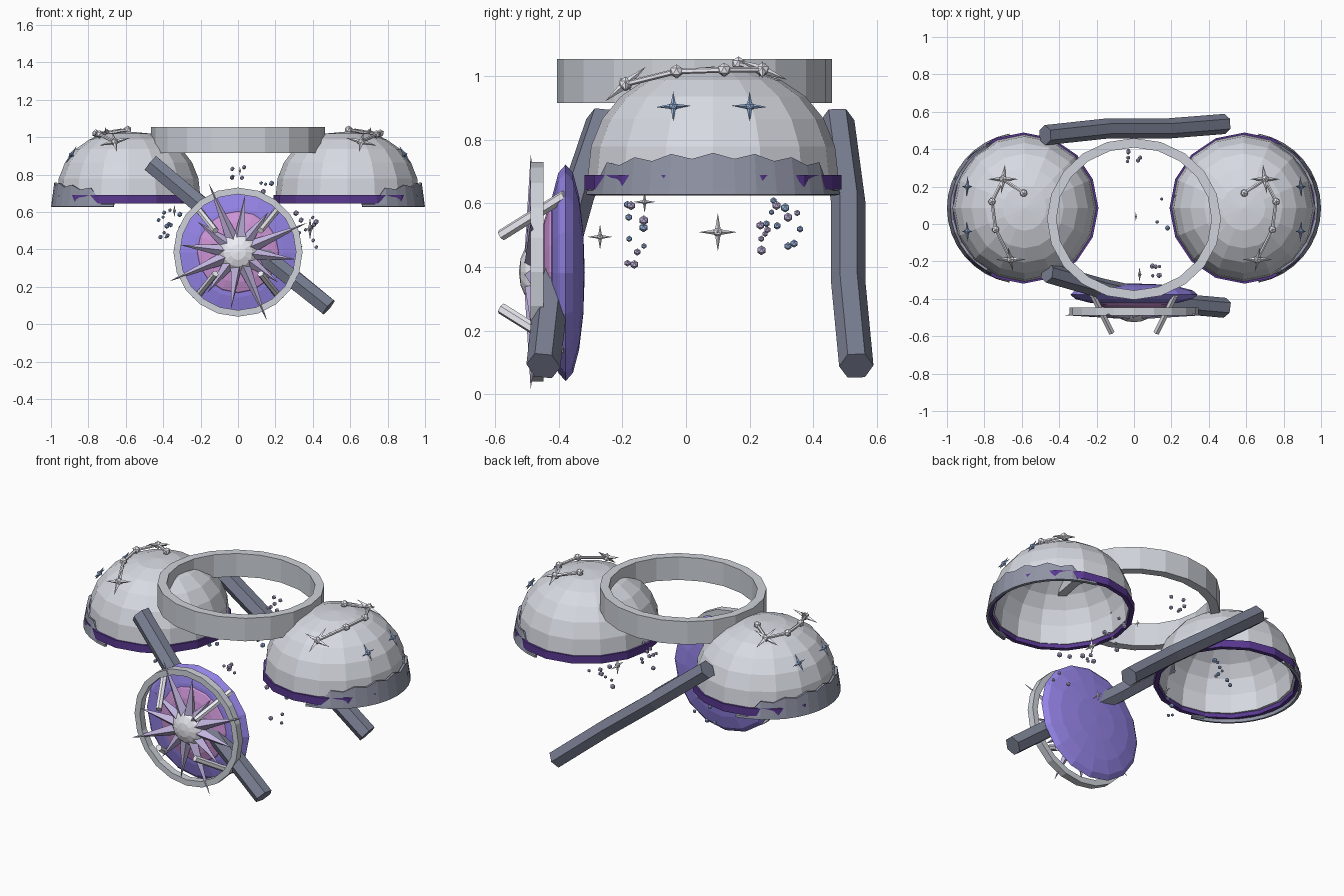
import bpy, bmesh, math, random
from mathutils import Vector, Matrix

if "Cube" in bpy.data.objects:
    bpy.data.objects.remove(bpy.data.objects["Cube"])

random.seed(4)


def mat(name, rgb):
    m = bpy.data.materials.new(name)
    m.diffuse_color = (*rgb, 1)
    m.use_nodes = True
    m.node_tree.nodes["Principled BSDF"].inputs["Base Color"].default_value = m.diffuse_color
    return m


PEARL = mat("pearl", (0.68, 0.70, 0.76))
SILVER = mat("silver", (0.62, 0.65, 0.70))
WHITE = mat("white", (0.86, 0.86, 0.93))
SLATE = mat("slate", (0.20, 0.22, 0.30))
TRIM = mat("trim", (0.28, 0.30, 0.38))
PURPLE = mat("purple", (0.10, 0.04, 0.28))
VIOLET = mat("violet", (0.30, 0.23, 0.80))
PINK = mat("pink", (0.62, 0.30, 0.68))
LILAC = mat("lilac", (0.55, 0.47, 0.75))
BLUE = mat("blue", (0.33, 0.48, 0.78))


def finish(name, bm, material):
    bmesh.ops.recalc_face_normals(bm, faces=bm.faces)
    me = bpy.data.meshes.new(name)
    bm.to_mesh(me)
    bm.free()
    me.materials.append(material)
    ob = bpy.data.objects.new(name, me)
    bpy.context.collection.objects.link(ob)
    return ob


def grid(bm, rows, wrap=True, close=False):
    """Join rows of points with quads."""
    vs = [[bm.verts.new(p) for p in r] for r in rows]
    n = len(vs[0])
    for i in range(len(vs) if close else len(vs) - 1):
        a, b = vs[i], vs[(i + 1) % len(vs)]
        for j in range(n if wrap else n - 1):
            k = (j + 1) % n
            bm.faces.new((a[j], a[k], b[k], b[j]))
    return vs


def ring(name, centre, rx, ry, thick, h, n, material, axis='Z'):
    """Square-section hoop, standing on z or facing y."""
    rows = []
    for t, z in ((0, -h / 2), (0, h / 2), (thick, h / 2), (thick, -h / 2)):
        pts = []
        for j in range(n):
            a = 2 * math.pi * j / n
            u, v = (rx - t) * math.cos(a), (ry - t) * math.sin(a)
            pts.append(Vector(centre) + Vector((u, v, z) if axis == 'Z' else (u, z, v)))
        rows.append(pts)
    bm = bmesh.new()
    grid(bm, rows, close=True)
    return finish(name, bm, material)


def cone(bm, a, b, r1, r2, n):
    a, b = Vector(a), Vector(b)
    d = b - a
    m = Matrix.Translation((a + b) / 2) @ d.to_track_quat('Z', 'Y').to_matrix().to_4x4()
    bmesh.ops.create_cone(bm, cap_ends=True, segments=n, radius1=r1, radius2=r2,
                          depth=d.length, matrix=m)


def lens(name, centre, scale, material, u=16, v=8):
    """Flattened sphere with poles along y."""
    bm = bmesh.new()
    m = (Matrix.Translation(centre) @ Matrix.Diagonal((*scale, 1))
         @ Matrix.Rotation(math.pi / 2, 4, 'X'))
    bmesh.ops.create_uvsphere(bm, u_segments=u, v_segments=v, radius=1, matrix=m)
    return finish(name, bm, material)


def star(name, p, normal, size, material):
    """Four long tangent points and two short ones along the normal."""
    bm = bmesh.new()
    p, nrm = Vector(p), Vector(normal).normalized()
    u = Vector((0, 1, 0))
    u = (u - nrm * u.dot(nrm)).normalized()
    w = nrm.cross(u)
    for d, l in ((u, 1), (-u, 1), (w, 1), (-w, 1), (nrm, .3), (-nrm, .3)):
        cone(bm, p, p + d * size * l, size * .17, 0, 4)
    bmesh.ops.create_icosphere(bm, subdivisions=1, radius=size * .27, matrix=Matrix.Translation(p))
    return finish(name, bm, material)


def strap(name, pts, r=0.054):
    """Hexagonal bar along a bent path."""
    pts = [Vector(p) for p in pts]
    d = (pts[-1] - pts[0]).normalized()
    u = d.cross(Vector((0, 1, 0))).normalized()
    w = d.cross(u)
    bm = bmesh.new()
    vs = grid(bm, [[p + r * (math.cos(k * math.pi / 3) * w + math.sin(k * math.pi / 3) * u)
                    for k in range(6)] for p in pts])
    bm.faces.new(vs[0])
    bm.faces.new(vs[-1])
    return finish(name, bm, SLATE)


# Shoulder domes with rims, outer skirts and constellations
CX, CY, CZ = 0.585, 0.085, 0.67
for s, side in ((-1, "left"), (1, "right")):
    bm = bmesh.new()
    rows = []
    for i in range(6):
        e = math.radians(15 * i)
        c, h = math.cos(e) ** .88, math.sin(e) ** .88
        rows.append([(s * CX + .385 * c * math.cos(j * math.pi / 8),
                      CY + .395 * c * math.sin(j * math.pi / 8),
                      CZ + .36 * h) for j in range(16)])
    vs = grid(bm, rows)
    top = bm.verts.new((s * CX, CY, CZ + .36))
    for j in range(16):
        bm.faces.new((vs[-1][j], vs[-1][(j + 1) % 16], top))
    dome = finish(side + "_shoulder_dome", bm, PEARL)
    sol = dome.modifiers.new("shell", 'SOLIDIFY')
    sol.thickness = .022
    ring(side + "_dome_rim", (s * .59, CY, .667), .400, .404, .025, .045, 16, PURPLE)

    n = 16
    rows = [[], [], []]
    for j in range(n + 1):
        a = math.radians(-79 + 158 * j / n)
        c, q = math.cos(a), math.sin(a)
        h = .652 if c < .5 else .69 + .06 * c + (.009 if j % 2 == 0 else -.009)
        for k, (r, z) in enumerate(((.412, .628), (.410, .64), (.394, h))):
            rows[k].append((s * (.588 + r * c), CY + r * q * .985, z))
    bm = bmesh.new()
    grid(bm, rows, wrap=False)
    skirt = finish(side + "_dome_skirt", bm, TRIM)
    sol = skirt.modifiers.new("shell", 'SOLIDIFY')
    sol.thickness = .015

    nodes = [Vector((s * x, y, z)) for x, y, z in
             ((.59, .165, 1.04), (.70, .24, 1.02), (.76, .12, 1.02),
              (.74, -.03, 1.015), (.66, -.19, .975))]
    bm = bmesh.new()
    for a, b in zip(nodes, nodes[1:]):
        cone(bm, a, b, .009, .009, 6)
    for i in (0, 2, 3):
        bmesh.ops.create_icosphere(bm, subdivisions=1, radius=.022,
                                   matrix=Matrix.Translation(nodes[i]))
    finish(side + "_constellation_links", bm, WHITE)
    for i in (1, 4):
        nrm = nodes[i] - Vector((s * CX, CY, CZ))
        star(side + "_constellation_star", nodes[i], nrm, .085, WHITE)
    for y in (.20, -.04):
        star(side + "_blue_star", (s * .892, y, .905), (s * .8, (y - CY) * .6, .5), .055, BLUE)

# Collar
ring("collar", (0, .027, .985), .465, .432, .05, .138, 20, SILVER)

# Diagonal straps
strap("front_strap", ((-.465, -.26, .86), (-.17, -.345, .61), (.17, -.42, .34), (.485, -.448, .09)))
strap("back_strap", ((-.475, .475, .86), (-.15, .51, .60), (.17, .51, .35), (.485, .535, .09)))

# Chest medallion
MZ = .385
lens("medallion_disc", (0, -.378, MZ - .003), (.34, .06, .34), VIOLET)
lens("medallion_inner", (0, -.41, MZ), (.23, .05, .23), PINK)
lens("medallion_pearl", (0, -.455, MZ), (.11, .07, .11), WHITE, 12, 8)
ring("medallion_hoop", (0, -.468, MZ), .345, .345, .035, .042, 20, SILVER, 'Y')
bm = bmesh.new()
for i in range(12):
    a = math.radians(23 + 30 * i)
    l = (.40, .27, .31)[i % 3]
    cone(bm, (.07 * math.cos(a), -.472, MZ + .07 * math.sin(a)),
         (l * math.cos(a), -.488, MZ + l * math.sin(a)), .035, 0, 4)
finish("medallion_rays", bm, LILAC)
bm = bmesh.new()
for sx in (-1, 1):
    for sz in (-1, 1):
        cone(bm, (sx * .22, -.38, MZ + sz * .24), (sx * .12, -.58, MZ + sz * .115), .018, .018, 6)
finish("medallion_prongs", bm, WHITE)

# Floating gems and stars
clusters = [(.36, .30, .51, .08, 8), (-.36, .30, .51, .08, 8), (.37, -.16, .50, .03, 5),
            (-.37, -.16, .50, .03, 5), (0, .36, .81, .03, 6), (.18, .06, .77, .10, 6),
            (.08, -.24, .68, .04, 5)]
for i, (x, y, z, dy, count) in enumerate(clusters):
    bm = bmesh.new()
    dz = .1 if z < .6 else .03
    for _ in range(count):
        p = Vector((x + random.uniform(-.06, .06), y + random.uniform(-dy, dy),
                    z + random.uniform(-dz, dz)))
        bmesh.ops.create_icosphere(bm, subdivisions=1, radius=random.uniform(.009, .016),
                                   matrix=Matrix.Translation(p))
    finish("floating_gems", bm, (LILAC, BLUE)[i % 2])
for p, size in (((.385, .10, .51), .06), ((-.34, -.13, .605), .035),
                ((.03, -.27, .495), .04), ((.01, .04, .82), .025)):
    star("floating_star", p, (1, 0, 0), size, WHITE)
